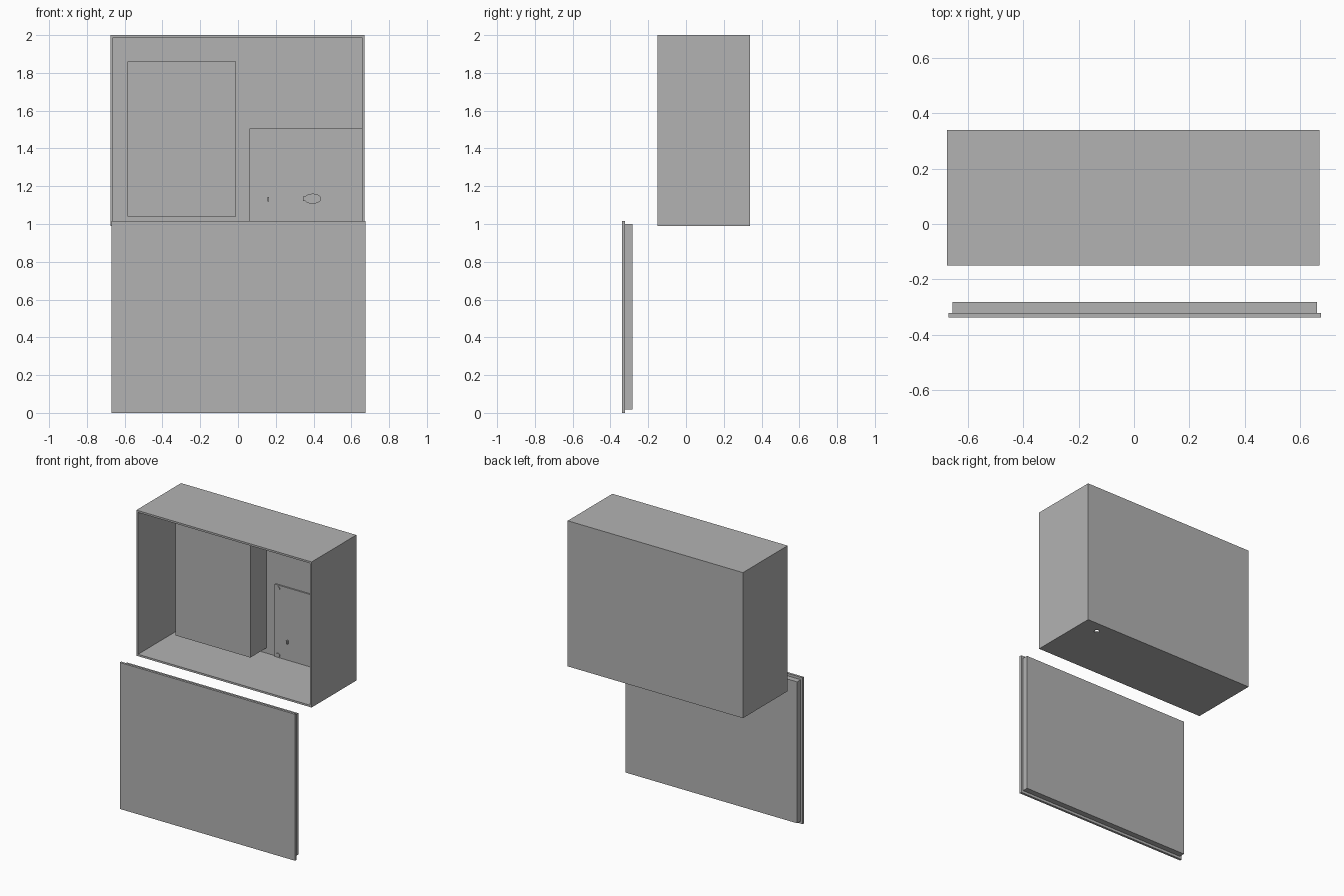
import bpy, bmesh, math
from mathutils import Matrix, Vector

old = bpy.data.objects.get("Cube")
if old:
    bpy.data.objects.remove(old, do_unlink=True)

grey = bpy.data.materials.new("plain grey")
grey.use_nodes = True
grey.diffuse_color = (0.45, 0.45, 0.45, 1)
grey.node_tree.nodes["Principled BSDF"].inputs["Base Color"].default_value = (0.45, 0.45, 0.45, 1)


def finish(name, bm):
    bmesh.ops.recalc_face_normals(bm, faces=bm.faces[:])
    mesh = bpy.data.meshes.new(name)
    bm.to_mesh(mesh)
    bm.free()
    mesh.materials.append(grey)
    obj = bpy.data.objects.new(name, mesh)
    bpy.context.collection.objects.link(obj)
    return obj


def add_box(bm, x, y, z):
    """Add a box given its (min, max) range on each axis."""
    centre = Vector([(a + b) / 2 for a, b in (x, y, z)])
    size = [b - a for a, b in (x, y, z)]
    matrix = Matrix.Translation(centre) @ Matrix.Diagonal((*size, 1))
    bmesh.ops.create_cube(bm, size=1, matrix=matrix)


def box(name, x, y, z):
    bm = bmesh.new()
    add_box(bm, x, y, z)
    return finish(name, bm)


def disc(name, centre, radius, depth, axis="Y", squash=1.0):
    bm = bmesh.new()
    turn = Matrix.Rotation(math.pi / 2, 4, "X") if axis == "Y" else Matrix.Identity(4)
    matrix = Matrix.Translation(centre) @ Matrix.Diagonal((1, 1, squash, 1)) @ turn
    bmesh.ops.create_cone(bm, cap_ends=True, segments=16, radius1=radius,
                          radius2=radius, depth=depth, matrix=matrix)
    return finish(name, bm)


# Open-fronted enclosure: inset the front face and push it back
wall = 0.013
bm = bmesh.new()
add_box(bm, (-0.675, 0.67), (-0.15, 0.34), (0.99, 2.0))
front = min(bm.faces, key=lambda f: f.calc_center_median().y)
bmesh.ops.inset_region(bm, faces=[front], thickness=wall, use_even_offset=True)
pushed = bmesh.ops.extrude_face_region(bm, geom=[front])
verts = [v for v in pushed["geom"] if isinstance(v, bmesh.types.BMVert)]
bmesh.ops.translate(bm, verts=verts, vec=(0, 0.49 - wall, 0))
if front.is_valid:
    bmesh.ops.delete(bm, geom=[front], context="FACES_ONLY")
enclosure = finish("enclosure", bm)

# Cable hole through the floor of the enclosure
cutter = disc("cable_hole_cutter", (0.53, 0.26, 0.995), 0.018, 0.08, axis="Z")
cutter.hide_render = True
cutter.hide_viewport = True
cut = enclosure.modifiers.new("cable hole", "BOOLEAN")
cut.operation = "DIFFERENCE"
cut.object = cutter

# Battery block against the back wall
box("battery_block", (-0.585, -0.01), (0.15, 0.33), (1.04, 1.86))

# Circuit board with four corner screws
box("circuit_board", (0.06, 0.657), (0.317, 0.33), (1.003, 1.505))
for side, x in (("left", 0.63), ("right", 0.085)):
    for level, z in (("upper", 1.483), ("lower", 1.02)):
        disc(f"{level}_{side}_screw", (x, 0.316, z), 0.016, 0.008, squash=0.8)

# Indicator light, its stem and a small pin on the board
disc("indicator_light", (0.395, 0.313, 1.134), 0.045, 0.014, squash=0.6)
box("indicator_stem", (0.343, 0.37), (0.306, 0.32), (1.122, 1.146))
box("board_pin", (0.155, 0.164), (0.305, 0.32), (1.118, 1.142))

# Detached lid: wide plate with a stepped inner panel
box("lid_plate", (-0.67, 0.675), (-0.338, -0.322), (0.0, 1.016))
box("lid_inner_panel", (-0.655, 0.66), (-0.323, -0.282), (0.018, 0.999))
